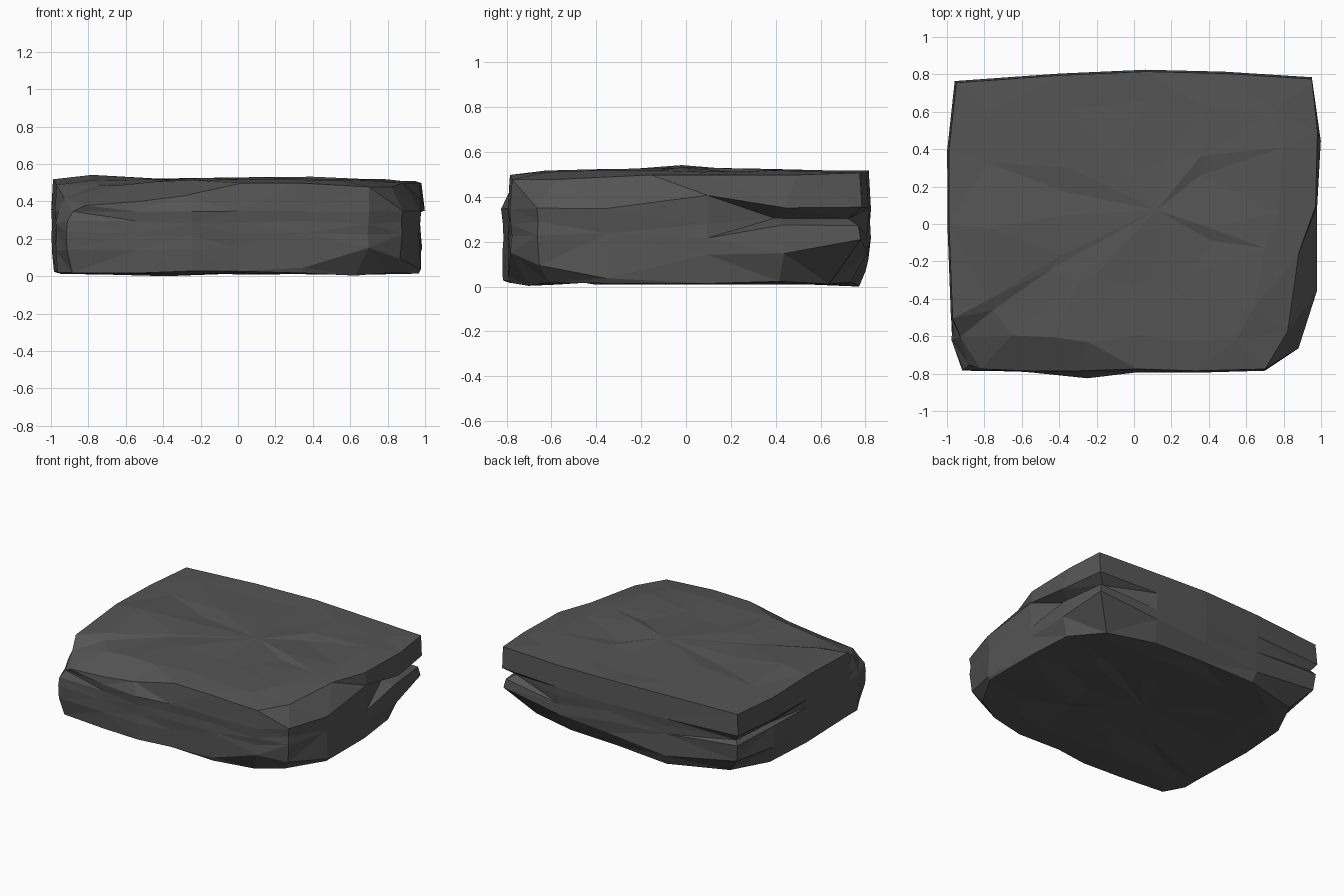
import bpy
import bmesh
import random
from mathutils import Vector

random.seed(4)

default_cube = bpy.data.objects.get("Cube")
if default_cube:
    bpy.data.objects.remove(default_cube, do_unlink=True)

# Dark stone
stone = bpy.data.materials.new("dark_grey_stone")
stone.use_nodes = True
colour = (0.09, 0.09, 0.09, 1)
stone.diffuse_color = colour
shader = stone.node_tree.nodes["Principled BSDF"]
shader.inputs["Base Color"].default_value = colour
shader.inputs["Roughness"].default_value = 0.9

# Widest outline, counter-clockwise from the front right corner of the slab
outline = [
    (-.92, -.78), (-.55, -.79), (-.25, -.82), (0, -.79), (.35, -.79),
    (.7, -.78), (.88, -.66), (.98, -.35), (.98, .1), (1, .45),
    (.95, .79), (.48, .82), (.06, .83), (-.4, .81), (-.96, .77),
    (-1, .4), (-1, 0), (-.98, -.5), (-.98, -.62),
]

# Rim of the upper face, point for point with the outline
rim = [
    (-.82, -.77, .39), (-.55, -.78, .41), (-.3, -.78, .44), (.02, -.77, .51),
    (.33, -.78, .51), (.7, -.77, .49), (.82, -.57, .49), (.88, -.15, .51),
    (.97, .1, .51), (.98, .5, .51), (.95, .78, .52), (.48, .81, .52),
    (.06, .82, .53), (-.4, .8, .53), (-.95, .76, .52), (-.99, .4, .52),
    (-.99, 0, .53), (-.97, -.5, .5), (-.93, -.6, .43),
]

# Depth of the crack under the rear edges, and of the chipped lower corners
crack = {9: .1, 10: .07, 14: .03, 15: .04}
chips = {0: .02, 5: .09, 6: .07, 9: .05, 10: .17, 11: .09, 12: .08, 13: .03,
         14: .14, 15: .04}

bm = bmesh.new()


def jitter(amount):
    return random.uniform(-amount, amount)


def ring(points):
    return [bm.verts.new(p) for p in points]


def level(height, inset, extra, rough, lift={}, plain=None):
    """Ring around the slab; plain is its height away from the crack."""
    points = []
    for i, (x, y) in enumerate(outline):
        k = 1 - inset - extra.get(i, 0) + random.uniform(-rough, 0)
        z = height if plain is None or i in crack else plain
        points.append((x * k, y * k, z + lift.get(i, 0) + jitter(rough)))
    return ring(points)


def inner(scale, height, rough, lift={}):
    """Ring inside the upper or lower face."""
    return ring([(x * scale + jitter(rough), y * scale + jitter(rough),
                  height + lift.get(i, 0) + jitter(rough / 5))
                 for i, (x, y, z) in enumerate(rim)])


def bridge(a, b):
    for i in range(len(a)):
        j = (i + 1) % len(a)
        bm.faces.new((a[i], a[j], b[j], b[i]))


def cap(loop, centre):
    tip = bm.verts.new(centre)
    for i in range(len(loop)):
        bm.faces.new((loop[i], loop[(i + 1) % len(loop)], tip))


# Underside, sides with crack, and upper face
rings = [
    inner(.4, .04, .04),
    inner(.75, .026, .03),
    level(.03, .01, chips, .007, {2: .01, 3: .01, 5: -.02, 13: -.02}),
    level(.15, .002, {6: .01, 14: .02}, .015,
          {4: -.08, 6: -.03, 7: -.09, 9: .02, 10: .07, 13: -.05, 14: .03}),
    level(.29, 0, {i: d / 4 for i, d in crack.items()}, .014, plain=.24),
    level(.31, .002, crack, .01, plain=.3),
    level(.365, 0, {0: .04, 18: .02}, .002, {8: .06}, plain=.36),
    ring(rim),
    inner(.79, .527, .02, {0: -.03, 1: -.01, 16: .03, 18: -.025}),
    inner(.42, .527, .06, {8: .008, 16: .01}),
]
for lower, upper in zip(rings, rings[1:]):
    bridge(lower, upper)
cap(rings[0], (-.1, 0, .045))
cap(rings[-1], (.12, .08, .542))

# Irregular flat facets
bmesh.ops.triangulate(bm, faces=bm.faces[:], quad_method='SHORT_EDGE')
bmesh.ops.recalc_face_normals(bm, faces=bm.faces[:])

# Rest on the ground, centred
low = Vector([min(v.co[a] for v in bm.verts) for a in range(3)])
high = Vector([max(v.co[a] for v in bm.verts) for a in range(3)])
base = Vector(((low.x + high.x) / 2, (low.y + high.y) / 2, low.z))
bmesh.ops.translate(bm, verts=bm.verts[:], vec=-base)

mesh = bpy.data.meshes.new("rock_slab")
bm.to_mesh(mesh)
bm.free()
mesh.materials.append(stone)
slab = bpy.data.objects.new("rock_slab", mesh)
bpy.context.collection.objects.link(slab)
